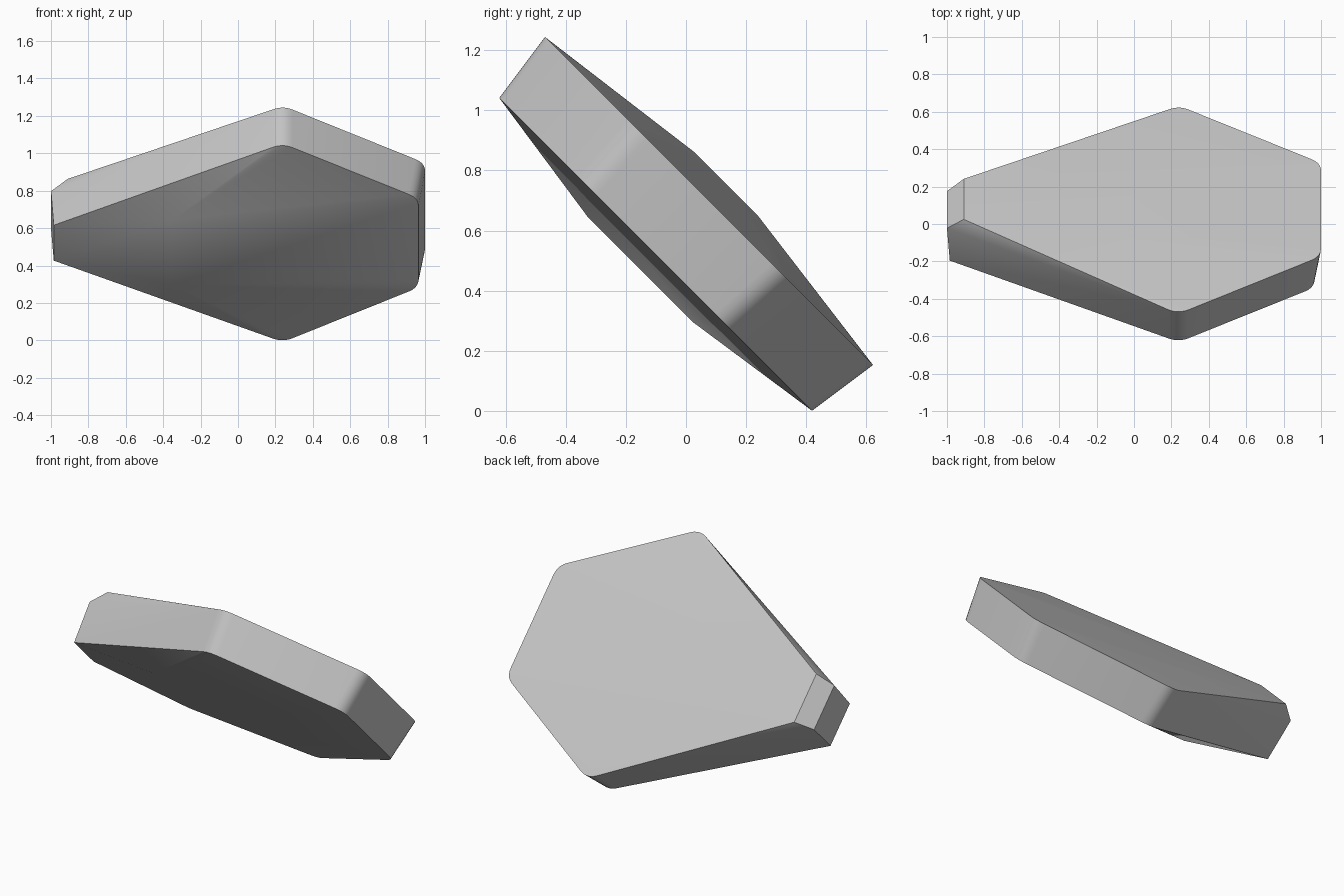
import bpy, bmesh, math
from mathutils import Vector

cube = bpy.data.objects.get("Cube")
if cube:
    bpy.data.objects.remove(cube, do_unlink=True)

stone_grey = bpy.data.materials.new("stone_grey")
stone_grey.use_nodes = True
colour = (0.55, 0.55, 0.55, 1)
stone_grey.diffuse_color = colour
stone_grey.node_tree.nodes["Principled BSDF"].inputs["Base Color"].default_value = colour


def rounded(corner, before, after, size, steps=5):
    """Points of a small curve that replaces a sharp corner."""
    a = corner + (before - corner).normalized() * size
    b = corner + (after - corner).normalized() * size
    for i in range(steps + 1):
        t = i / steps
        yield a * (1 - t) ** 2 + corner * 2 * t * (1 - t) + b * t ** 2


def rim(narrow, peak, wide, level):
    """One mirrored rim outline: sharp narrow end, rounded peaks and wide end."""
    n, p, w = Vector(narrow), Vector(peak), Vector(wide)
    half = [n, *rounded(p, n, w, 0.06), *rounded(w, p, Vector((w.x, 0)), 0.06)]
    return [(q.x, side * q.y, level) for q in half for side in (-1, 1)]


# Outlines of the two rims, and the crest of each face
points = rim((-1, 0.14), (0.24, 0.786), (1, 0.353), 0.548)
points += rim((-0.985, 0.134), (0.24, 0.75), (0.965, 0.338), 0.297)
for side in (-1, 1):
    points.append((-0.91, side * 0.153, 0.628))
    points.append((-0.35, side * 0.245, 0.225))

# Convex faceted slab around the points
bm = bmesh.new()
for p in points:
    bm.verts.new(p)
bmesh.ops.convex_hull(bm, input=bm.verts)
bmesh.ops.dissolve_limit(bm, angle_limit=math.radians(0.5), verts=bm.verts, edges=bm.edges)
bmesh.ops.recalc_face_normals(bm, faces=bm.faces)
mesh = bpy.data.meshes.new("faceted_slab")
bm.to_mesh(mesh)
bm.free()
mesh.materials.append(stone_grey)

# Lean the slab
slab = bpy.data.objects.new("faceted_slab", mesh)
bpy.context.collection.objects.link(slab)
slab.rotation_euler.x = math.radians(-45)
slab.location = (0, -0.311, 0.311)

bpy.ops.object.select_all(action="DESELECT")
slab.select_set(True)
bpy.context.view_layer.objects.active = slab
bpy.ops.object.shade_smooth_by_angle(angle=math.radians(30))
